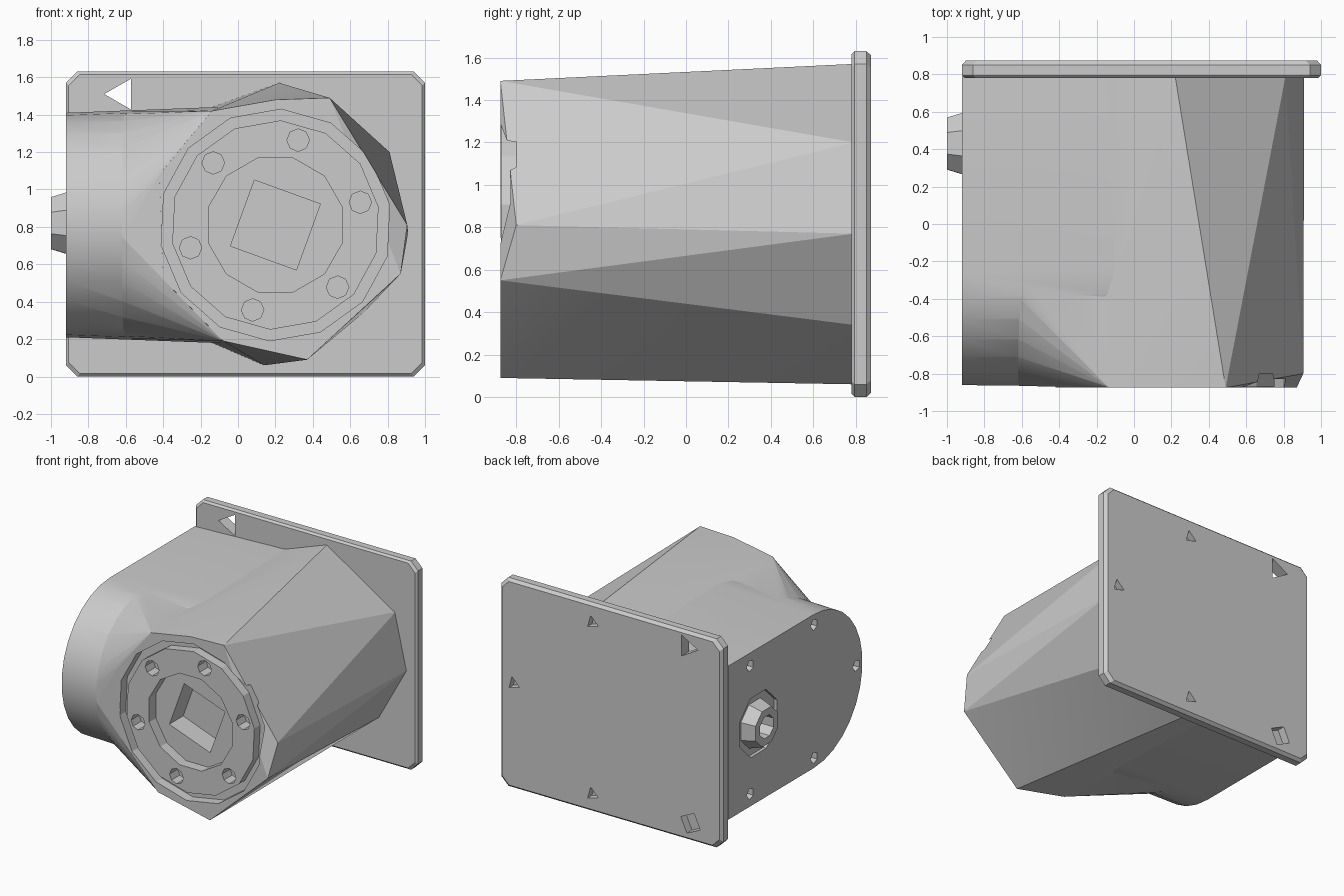
import bpy, bmesh, math

if "Cube" in bpy.data.objects:
    bpy.data.objects.remove(bpy.data.objects["Cube"])

grey = bpy.data.materials.new("plain grey")
grey.diffuse_color = (0.6, 0.6, 0.6, 1)
grey.use_nodes = True
grey.node_tree.nodes["Principled BSDF"].inputs["Base Color"].default_value = grey.diffuse_color
CX, CZ = 0.2, 0.81          # axis of the main barrel


def finish(name, bm):
    bmesh.ops.recalc_face_normals(bm, faces=bm.faces)
    me = bpy.data.meshes.new(name)
    bm.to_mesh(me)
    bm.free()
    ob = bpy.data.objects.new(name, me)
    bpy.context.collection.objects.link(ob)
    me.materials.append(grey)
    return ob


def hull(name, points):
    bm = bmesh.new()
    for p in points:
        bm.verts.new(p)
    res = bmesh.ops.convex_hull(bm, input=bm.verts)
    loose = [v for v in res["geom_interior"] if isinstance(v, bmesh.types.BMVert)]
    bmesh.ops.delete(bm, geom=loose, context='VERTS')
    bmesh.ops.dissolve_limit(bm, angle_limit=0.01, verts=bm.verts, edges=bm.edges)
    return finish(name, bm)


def circle(u, v, r, n, start=0.0):
    return [(u + r * math.cos(math.radians(start + 360 * i / n)),
             v + r * math.sin(math.radians(start + 360 * i / n))) for i in range(n)]


def loft(name, pts_a, pts_b, axis, a, b):
    """Solid between two outlines lying across the x or y axis."""
    bm = bmesh.new()
    place = (lambda p, d: (d, p[0], p[1])) if axis == 'X' else (lambda p, d: (p[0], d, p[1]))
    va = [bm.verts.new(place(p, a)) for p in pts_a]
    vb = [bm.verts.new(place(p, b)) for p in pts_b]
    n = len(va)
    bm.faces.new(va)
    bm.faces.new(vb)
    for i in range(n):
        bm.faces.new((va[i], va[(i + 1) % n], vb[(i + 1) % n], vb[i]))
    return finish(name, bm)


def boolean(target, other, op):
    m = target.modifiers.new(op, 'BOOLEAN')
    m.operation, m.solver, m.object = op, 'EXACT', other
    bpy.context.view_layer.objects.active = target
    bpy.ops.object.modifier_apply(modifier=m.name)
    bpy.data.objects.remove(other, do_unlink=True)


def cut(target, pts, axis, a, b):
    boolean(target, loft("cutter", pts, pts, axis, a, b), 'DIFFERENCE')


# faceted barrel: hull between a coarse front outline and a coarse back outline
front = [(0.49, 1.49), (0.87, 0.55), (0.37, 0.09), (-0.08, 0.19),
         (-0.4, 0.52), (-0.42, 1.08), (-0.14, 1.42), (0.2, 1.48)]
back = [(0.22, 1.57), (0.81, 1.2), (0.91, 0.77), (0.67, 0.34),
        (0.14, 0.06), (-0.3, 0.25), (-0.45, 0.8), (-0.25, 1.4)]
body = hull("housing", [(x, -0.875, z) for x, z in front] +
            [(x, 0.79, z) for x, z in back] + [(0.905, -0.8, 0.81)])


# side port: D-shaped outline running along x
def d_outline(r, yc):
    arc = [(yc - r * math.sin(math.radians(t)), CZ + r * math.cos(math.radians(t)))
           for t in range(0, 181, 12)]
    return [(0.79, CZ + r)] + arc + [(0.79, CZ - r)]


port = loft("side_port", d_outline(0.6, -0.265), d_outline(0.635, -0.235), 'X', -0.92, 0.0)
boolean(body, port, 'UNION')

# sloping web that blends the port into the barrel rim
web = hull("blend_web", [(-0.62, y, z) for y, z in d_outline(0.606, -0.262) if y < 0.5] +
           [(x, -0.87, z) for x, z in front[3:7]] + [(-0.1, -0.3, 1.42), (-0.1, -0.3, 0.2)])
boolean(body, web, 'UNION')

# groove around a flush ring, with a recessed square drive inside
cut(body, circle(CX, CZ, 0.62, 14, 10), 'Y', -1.0, -0.8)
ring = loft("front_ring", circle(CX, CZ, 0.56, 14, 10), circle(CX, CZ, 0.56, 14, 10),
            'Y', -0.872, -0.7)
boolean(body, ring, 'UNION')
cut(body, circle(CX, CZ, 0.37, 12, 15), 'Y', -0.95, -0.79)
cut(body, circle(CX, CZ, 0.265, 4, 25), 'Y', -0.9, -0.62)

# ring of six screw holes
for x, z in circle(CX, CZ, 0.47, 6, 15):
    cut(body, circle(x, z, 0.06, 8), 'Y', -0.95, -0.77)

# screw holes on the left end
for y, z in ((-0.79, CZ), (-0.27, CZ + 0.52), (-0.27, CZ - 0.52),
             (0.52, CZ + 0.5), (0.52, CZ - 0.5)):
    cut(body, circle(y, z, 0.045, 5), 'X', -1.0, -0.85)

# raised boss with a bore, set in a shallow recess on the left end
cut(body, circle(0.42, 0.82, 0.25, 8, 22), 'X', -1.0, -0.895)
boss = loft("side_boss", circle(0.43, 0.82, 0.15, 8, 22), circle(0.43, 0.82, 0.19, 8, 22),
            'X', -1.0, -0.88)
boolean(body, boss, 'UNION')
cut(body, circle(0.43, 0.82, 0.09, 8, 22), 'X', -1.1, -0.88)

# mounting plate with clipped corners and thin chamfers
x0, x1, z0, z1, c = -0.92, 1.0, 0.0, 1.63, 0.06


def plate_outline(d):
    a, b, e, f = x0 + d, x1 - d, z0 + d, z1 - d
    return [(a + c, e), (b - c, e), (b, e + c), (b, f - c),
            (b - c, f), (a + c, f), (a, f - c), (a, e + c)]


bm = bmesh.new()
rings = [[bm.verts.new((x, y, z)) for x, z in plate_outline(d)]
         for y, d in ((0.78, 0.015), (0.795, 0.0), (0.85, 0.0), (0.873, 0.02))]
bm.faces.new(rings[0])
bm.faces.new(rings[-1])
for r, s in zip(rings, rings[1:]):
    for i in range(8):
        j = (i + 1) % 8
        bm.faces.new((r[i], r[j], s[j], s[i]))
plate = finish("mounting_plate", bm)

# blind holes in the back of the plate, one corner hole going right through
for x, z in ((0.2, 1.48), (0.88, 0.82), (0.2, 0.14)):
    cut(plate, circle(x, z, 0.055, 3, 75), 'Y', 0.82, 1.0)
cut(plate, circle(-0.65, 0.14, 0.09, 4, 20), 'Y', 0.81, 1.0)
cut(plate, circle(-0.62, 1.51, 0.095, 3, 60), 'Y', 0.7, 1.0)

# smooth the rounded port, keep the facets
bpy.ops.object.select_all(action='DESELECT')
body.select_set(True)
bpy.context.view_layer.objects.active = body
bpy.ops.object.shade_smooth_by_angle(angle=math.radians(16))
